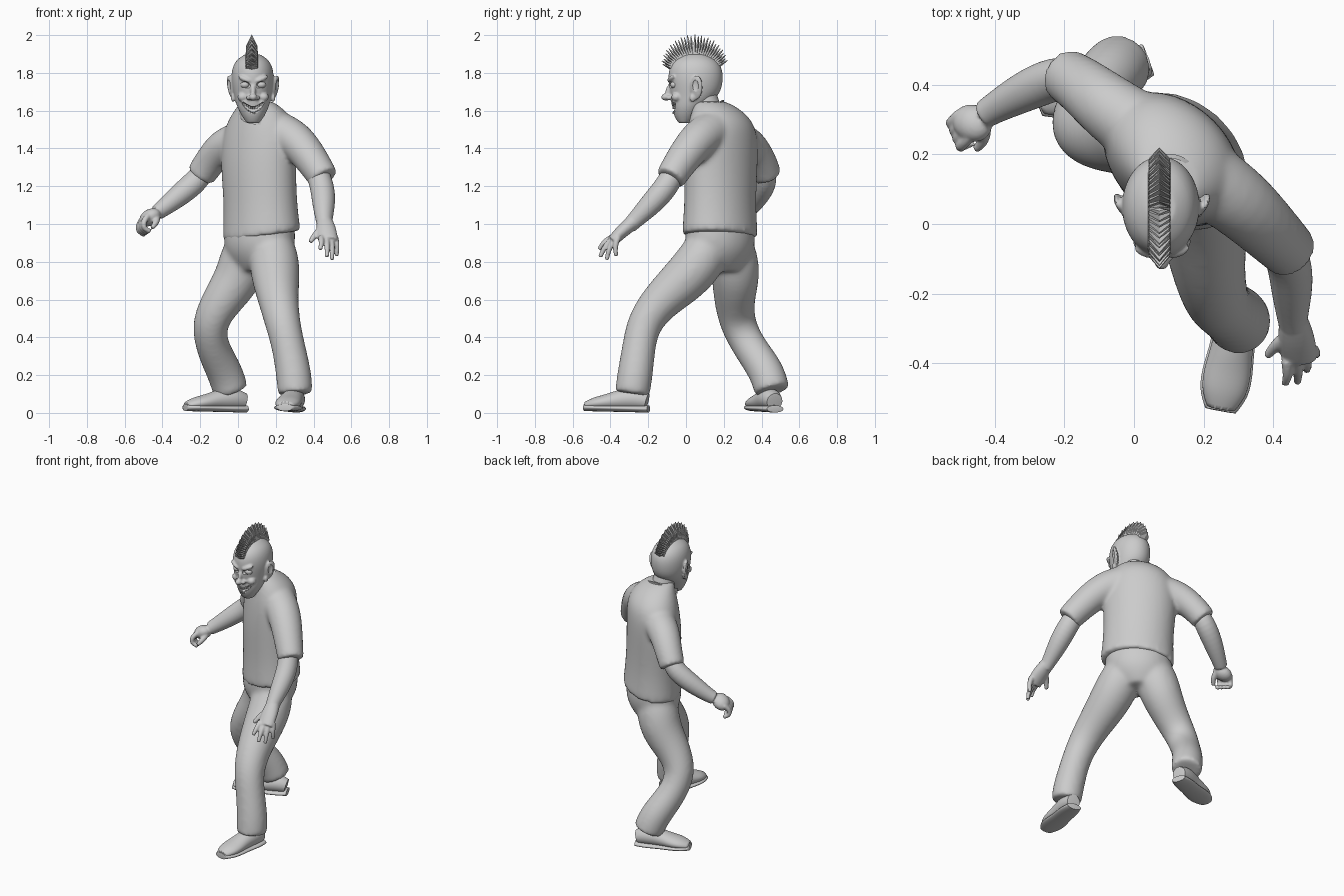
import bpy, bmesh, math
from mathutils import Vector, Matrix, Euler

if "Cube" in bpy.data.objects:
    bpy.data.objects.remove(bpy.data.objects["Cube"], do_unlink=True)

gray = bpy.data.materials.new("plain_gray")
gray.use_nodes = True
gray.diffuse_color = (0.6, 0.6, 0.6, 1)
gray.node_tree.nodes["Principled BSDF"].inputs["Base Color"].default_value = (0.6, 0.6, 0.6, 1)

BODY_AXIS = Vector((0.74, -0.67, 0))   # shoulder line of the twisted body
UP = Vector((0, 0, 1))


def finish(name, bm):
    mesh = bpy.data.meshes.new(name)
    bmesh.ops.recalc_face_normals(bm, faces=bm.faces)
    bm.to_mesh(mesh)
    bm.free()
    mesh.materials.append(gray)
    ob = bpy.data.objects.new(name, mesh)
    bpy.context.collection.objects.link(ob)
    return ob


def select(ob):
    bpy.ops.object.select_all(action="DESELECT")
    ob.select_set(True)
    bpy.context.view_layer.objects.active = ob


def apply(ob, kind, **settings):
    mod = ob.modifiers.new(kind.lower(), kind)
    for key, value in settings.items():
        setattr(mod, key, value)
    select(ob)
    bpy.ops.object.modifier_apply(modifier=mod.name)


def smooth(ob, angle=40):
    select(ob)
    bpy.ops.object.shade_smooth_by_angle(angle=math.radians(angle))


def loft(name, rings, axis=Vector((1, 0, 0)), level=False, sides=14, shear=0):
    """Tube through rings of (x, y, z, radius[, second radius]); shear tilts the first ring along x."""
    bm = bmesh.new()
    crease = bm.edges.layers.float.new("crease_edge")
    centres = [Vector(r[:3]) for r in rings]
    loops = []
    for i, ring in enumerate(rings):
        along = UP if level else (centres[min(i + 1, len(rings) - 1)] - centres[max(i - 1, 0)]).normalized()
        u = (axis - along * axis.dot(along)).normalized()
        v = along.cross(u)
        loops.append([bm.verts.new(centres[i] + u * math.cos(a) * ring[3] + v * math.sin(a) * ring[-1])
                      for a in (math.tau * k / sides for k in range(sides))])
    for vert in loops[0]:
        vert.co.z += shear * (vert.co.x - centres[0].x)
    for low, high in zip(loops, loops[1:]):
        for k in range(sides):
            n = (k + 1) % sides
            bm.faces.new((low[k], low[n], high[n], high[k]))
    for cap in (bm.faces.new(loops[0]), bm.faces.new(loops[-1])):
        for edge in cap.edges:
            edge[crease] = 0.7
    ob = finish(name, bm)
    apply(ob, "SUBSURF", levels=2)
    return ob


def blob(name, centre, radii, turn=(0, 0, 0)):
    bm = bmesh.new()
    place = Matrix.LocRotScale(Vector(centre), Euler(turn), Vector(radii))
    bmesh.ops.create_uvsphere(bm, u_segments=20, v_segments=12, radius=1, matrix=place)
    return finish(name, bm)


def fuse(name, parts, voxel, repeat):
    """Join closed parts into one continuous soft skin."""
    select(parts[0])
    for part in parts:
        part.select_set(True)
    bpy.ops.object.join()
    ob = parts[0]
    ob.name = ob.data.name = name
    apply(ob, "REMESH", mode="VOXEL", voxel_size=voxel)
    apply(ob, "SMOOTH", factor=0.5, iterations=repeat)
    smooth(ob, 60)
    return ob


# Shirt with sleeves
torso = loft("torso", [
    (.125, .18, .935, .23, .18), (.12, .18, 1.1, .216, .167), (.107, .185, 1.3, .226, .168),
    (.112, .19, 1.45, .23, .163), (.12, .185, 1.55, .195, .15), (.112, .155, 1.62, .13, .108),
    (.1, .125, 1.648, .085, .078)], BODY_AXIS, True, 20, .14)
left_sleeve = loft("left_sleeve", [
    (.18, .15, 1.5, .115), (.305, .065, 1.455, .107), (.395, -.025, 1.335, .092), (.455, -.085, 1.24, .082)])
right_sleeve = loft("right_sleeve", [
    (.02, .27, 1.44, .11), (-.08, .34, 1.415, .1), (-.15, .4, 1.33, .086), (-.2, .43, 1.255, .08)])
fuse("shirt", [torso, left_sleeve, right_sleeve], .012, 8)

# Trousers
pelvis = loft("pelvis", [
    (.105, .19, .75, .11, .1), (.11, .185, .82, .185, .15), (.115, .18, .9, .21, .175),
    (.115, .18, 1, .205, .16)], BODY_AXIS, True, 20)
left_leg = loft("left_leg", [
    (.17, .14, .95, .1), (.19, .1, .83, .138), (.2, 0, .71, .132), (.213, -.13, .6, .11),
    (.235, -.225, .48, .096), (.268, -.25, .35, .09), (.297, -.27, .2, .098), (.303, -.285, .1, .095)])
right_leg = loft("right_leg", [
    (.06, .23, .95, .1), (.04, .25, .83, .138), (0, .265, .71, .13), (-.08, .255, .6, .112),
    (-.16, .27, .47, .098), (-.135, .34, .34, .092), (-.07, .43, .22, .099), (-.037, .457, .115, .097)])
fuse("trousers", [pelvis, left_leg, right_leg], .012, 14)

# Shoes: upper lofted from heel to toe over a thin rounded sole
SHOE = [(0, .045, .09), (.2, .062, .125), (.45, .06, .11), (.65, .07, .085), (.85, .07, .07), (1, .042, .045)]
for side, heel, toe in (("left", (.31, -.205, 0), (.25, -.53, 0)), ("right", (.035, .47, 0), (-.272, .355, 0))):
    heel, toe = Vector(heel), Vector(toe)
    across = (toe - heel).cross(UP).normalized()
    upper = [(*(heel.lerp(toe, t) + UP * (.015 + h / 2)), w, h / 2) for t, w, h in SHOE]
    sole = [(*(heel.lerp(toe, t * 1.05 - .025) + UP * (.021 + .008 * t)), w * 1.08, .02) for t, w, h in SHOE]
    smooth(loft(side + "_shoe", upper, across), 60)
    smooth(loft(side + "_sole", sole, across), 60)

# Left arm with open hand
parts = [
    loft("forearm", [(.41, -.05, 1.3, .06), (.447, -.1, 1.2, .067), (.455, -.18, 1.11, .064),
                     (.455, -.265, 1.025, .046), (.46, -.3, .99, .042)]),
    loft("palm", [(.458, -.275, 1.015, .043, .042), (.468, -.33, .97, .056, .038), (.477, -.39, .91, .053, .03)])]
tips = [(.435, -.46, .865), (.47, -.455, .825), (.497, -.42, .81), (.522, -.37, .83)]
for k, tip in enumerate(tips):
    root = Vector((.44 + .025 * k, -.39 + .01 * k, .93))
    mid = root.lerp(Vector(tip), .5) + Vector((.006, -.012, .006))
    parts.append(loft("finger", [(*root, .019), (*mid, .016), (*tip, .012)], sides=8))
parts.append(loft("thumb", [(.45, -.32, .98, .024), (.41, -.345, .945, .02), (.383, -.38, .905, .013)], sides=8))
fuse("left_arm", parts, .006, 2)

# Right arm with curled hand
parts = [
    loft("forearm", [(-.165, .41, 1.31, .056), (-.21, .425, 1.235, .067), (-.3, .39, 1.16, .064),
                     (-.4, .335, 1.08, .046), (-.43, .315, 1.06, .042)], UP),
    blob("palm", (-.465, .29, 1.035), (.062, .053, .043), (0, -.5, -.5))]
for k in range(4):
    shift = Vector((-.009, .022, -.006)) * k
    path = [(-.475, .25, 1.045, .018), (-.5, .222, 1.015, .019), (-.503, .222, .978, .017), (-.465, .235, .96, .014)]
    parts.append(loft("finger", [(*(Vector(p[:3]) + shift), p[3]) for p in path], sides=8))
parts.append(loft("thumb", [(-.43, .28, 1.04, .022), (-.43, .24, 1.01, .019), (-.455, .215, .98, .013)], sides=8))
fuse("right_arm", parts, .006, 2)

# Neck and low shirt collar
smooth(loft("neck", [(.1, .13, 1.56, .075), (.09, .11, 1.63, .07), (.08, .08, 1.72, .072)]), 60)
bm = bmesh.new()
sweep = [Vector((.1, .11, 1.6)) + Vector((.092 * math.cos(a), .092 * math.sin(a), .048 * math.sin(a)))
         for a in (math.tau * k / 32 for k in range(32))]
rows = [[bm.verts.new(p + UP * dz) for p in sweep] for dz in (-.025, .008)]
for k in range(32):
    bm.faces.new((rows[0][k], rows[0][k - 1], rows[1][k - 1], rows[1][k]))
collar = finish("collar", bm)
apply(collar, "SOLIDIFY", thickness=.012)
smooth(collar)

# Head: skull, jaw and mirrored facial features
FACE_X = .08
parts = [loft("skull", [
    (.08, -.01, 1.535, .034, .03), (.08, 0, 1.57, .06, .064), (.08, .012, 1.62, .086, .088),
    (.077, .048, 1.68, .102, .132), (.077, .051, 1.75, .115, .147), (.077, .051, 1.82, .112, .146),
    (.077, .05, 1.87, .088, .114), (.077, .05, 1.897, .042, .057)], level=True, sides=20)]
parts += [blob("nose", (FACE_X, -.105, 1.672), (.022, .027, .019)),
          blob("bridge", (FACE_X, -.09, 1.705), (.014, .018, .035), (-.25, 0, 0)),
          blob("chin", (FACE_X, -.028, 1.557), (.03, .022, .02))]
for s in (-1, 1):
    def pair(name, dx, y, z, radii, turn=(0, 0, 0)):
        parts.append(blob(name, (FACE_X + s * dx, y, z), radii, (turn[0], s * turn[1], s * turn[2])))
    pair("nostril", .022, -.09, 1.668, (.014, .016, .013))
    pair("brow", .045, -.078, 1.768, (.038, .018, .014), (0, -.4, .35))
    pair("cheek", .055, -.05, 1.672, (.028, .028, .024))
    pair("smile_fold", .048, -.06, 1.645, (.011, .013, .026), (0, .5, 0))
    pair("ear", .116, .055, 1.722, (.013, .036, .067), (-.15, .15, -.45))
    pair("ear_lobe", .106, .035, 1.668, (.012, .016, .022))
head = fuse("head", parts, .006, 2)

mouth_cut = loft("mouth_cut", [(FACE_X + x, -.075, 1.6 + x * x * 14, .03, r) for x, r in
                 ((-.055, .006), (-.03, .017), (0, .021), (.03, .017), (.055, .006))], Vector((0, 1, 0)))
cutters = [mouth_cut]
for s in (-1, 1):
    cutters.append(blob("socket_cut", (FACE_X + s * .043, -.088, 1.737), (.03, .02, .018), (0, s * -.3, 0)))
    cutters.append(blob("ear_cut", (FACE_X + s * .13, .05, 1.728), (.009, .018, .036), (0, 0, s * -.45)))
for cutter in cutters:
    apply(head, "BOOLEAN", operation="DIFFERENCE", object=cutter, solver="EXACT")
    bpy.data.objects.remove(cutter, do_unlink=True)
smooth(head, 45)

# Eyes and teeth
for s, side in ((-1, "right"), (1, "left")):
    smooth(blob(side + "_eye", (FACE_X + s * .043, -.062, 1.737), (.025, .022, .019)), 60)
bm = bmesh.new()
for k in range(-4, 5):
    x = k * .0095
    for dz in (.013, -.013):
        spot = Vector((FACE_X + x, -.066 + x * x * 12, 1.6 + x * x * 14 + dz))
        bmesh.ops.create_cube(bm, size=1, matrix=Matrix.LocRotScale(
            spot, Euler((0, 0, x * 14)), Vector((.0085, .012, .011))))
finish("teeth", bm)

# Mohawk: a dense fan of pointed blades over the skull
bm = bmesh.new()
COUNT = 30
for k in range(COUNT):
    f = k / (COUNT - 1)
    lean = math.radians(-62 + 118 * f)
    out = Vector((0, math.sin(lean), math.cos(lean)))
    ahead = Vector((0, -out.z, out.y)) * (1 if f < .5 else -1)
    base = Vector((.073, .05, 1.765)) + Vector((0, .125 * out.y, .105 * out.z))
    tall = .07 + .055 * math.sin(math.pi * f) + .008 * (k % 2)
    shape = [(-.034, 0, 0), (0, 0, .012), (.034, 0, 0), (.03, .55, 0), (0, 1, .004), (-.03, .55, 0)]
    front = [bm.verts.new(base + Vector((x, 0, 0)) + out * h * tall + ahead * d) for x, h, d in shape]
    back = [bm.verts.new(v.co - ahead * (.013 - .009 * p[1])) for v, p in zip(front, shape)]
    for face in (front, back[::-1]):
        bm.faces.new((face[0], face[1], face[4], face[5]))
        bm.faces.new((face[1], face[2], face[3], face[4]))
    for i in range(6):
        bm.faces.new((front[i], front[i - 1], back[i - 1], back[i]))
finish("mohawk", bm)
